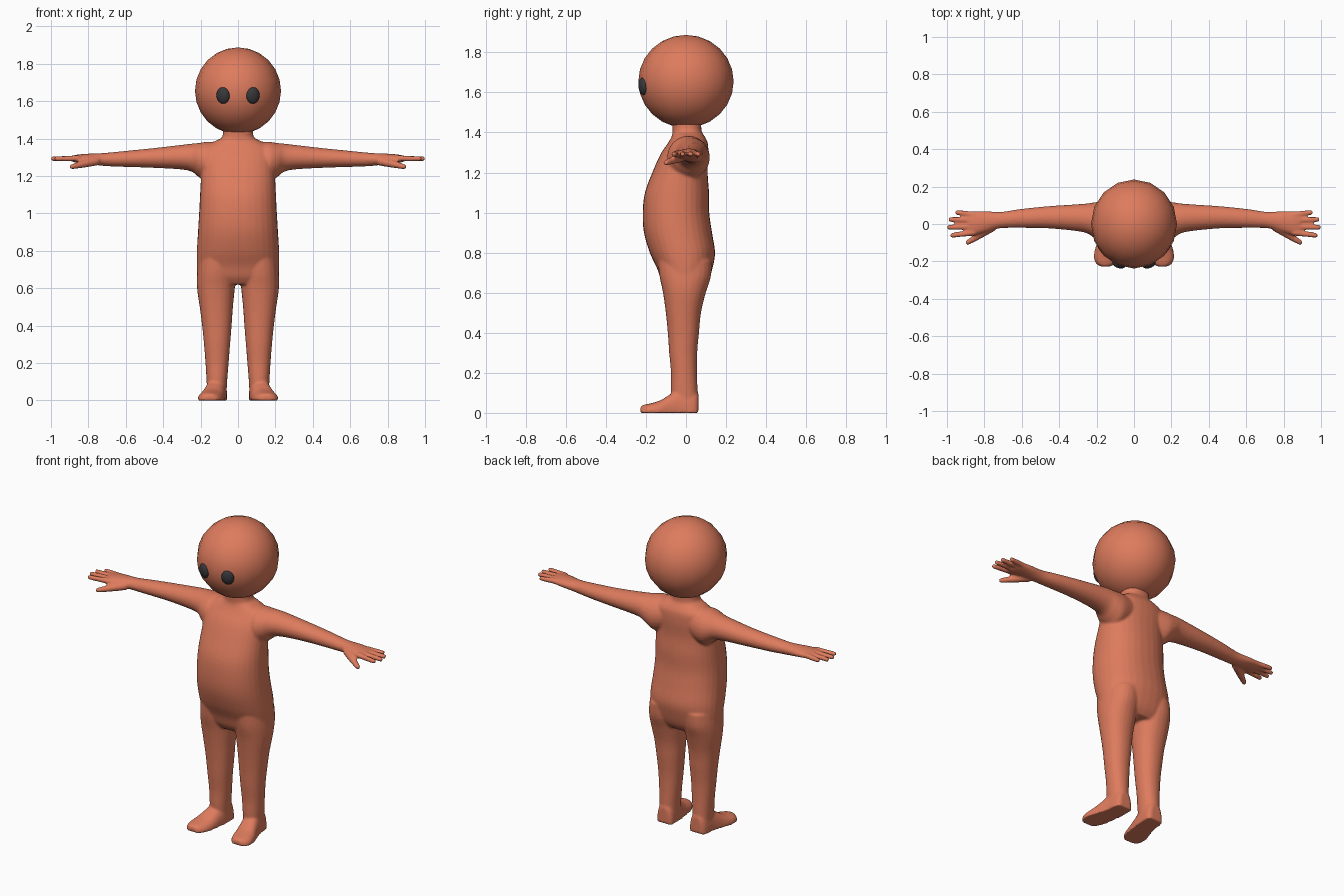
import bpy, bmesh, math
from mathutils import Vector


def material(name, rgb):
    m = bpy.data.materials.new(name)
    m.diffuse_color = (*rgb, 1)
    return m


SKIN = material("terracotta", (0.73, 0.20, 0.11))
DARK = material("charcoal", (0.04, 0.04, 0.045))


def smooth_rings(rings, steps=4):
    """Catmull-Rom interpolation of the ring parameters."""
    r = [Vector(v) for v in rings]
    out = []
    for i in range(len(r) - 1):
        a, b, c, d = r[max(i - 1, 0)], r[i], r[i + 1], r[min(i + 2, len(r) - 1)]
        for k in range(steps):
            t = k / steps
            out.append(0.5 * (2 * b + (c - a) * t + (2 * a - 5 * b + 4 * c - d) * t * t
                              + (3 * b - a - 3 * c + d) * t ** 3))
    return out + [r[-1]]


def loft(bm, rings, place, power=1.0, n=24):
    """Rings are (t, centre u, radius u, centre v, radius v); place maps (t, u, v) to a point."""
    loops = []
    for t, cu, ru, cv, rv in smooth_rings(rings):
        loop = []
        for i in range(n):
            c, s = math.cos(math.tau * i / n), math.sin(math.tau * i / n)
            u = cu + ru * math.copysign(abs(c) ** power, c)
            v = cv + rv * math.copysign(abs(s) ** power, s)
            loop.append(bm.verts.new(place(t, u, v)))
        loops.append(loop)
    for a, b in zip(loops, loops[1:]):
        for i in range(n):
            j = (i + 1) % n
            bm.faces.new((a[i], a[j], b[j], b[i]))
    bm.faces.new(loops[0])
    bm.faces.new(loops[-1])


def finger(bm, start, end, r0, r1):
    """Tapered round-tipped finger."""
    a, b = Vector(start), Vector(end)
    d = (b - a).normalized()
    p = d.cross(Vector((0, 0, 1))).normalized()
    q = d.cross(p)
    length = (b - a).length
    rings = [(0, 0, r0, 0, r0), (length * 0.6, 0, (r0 + r1) / 2, 0, (r0 + r1) / 2),
             (length - r1 * 0.6, 0, r1, 0, r1), (length, 0, r1 * 0.55, 0, r1 * 0.55)]
    loft(bm, rings, lambda t, u, v: a + d * t + p * u + q * v, n=12)


bm = bmesh.new()

# torso and neck: (z, cx, rx, cy, ry)
loft(bm, [(0.62, 0, 0.17, -0.005, 0.09), (0.66, 0, 0.212, -0.005, 0.118),
          (0.72, 0, 0.22, -0.006, 0.138), (0.80, 0, 0.22, -0.018, 0.163),
          (0.90, 0, 0.214, -0.040, 0.170), (1.00, 0, 0.208, -0.050, 0.166),
          (1.10, 0, 0.203, -0.045, 0.160), (1.20, 0, 0.198, -0.030, 0.138),
          (1.29, 0, 0.195, -0.008, 0.120), (1.35, 0, 0.180, 0.010, 0.098),
          (1.385, 0, 0.125, 0.010, 0.080), (1.41, 0, 0.084, 0.005, 0.072),
          (1.48, 0, 0.08, 0.003, 0.075)],
     lambda t, u, v: (u, v, t), 0.88, 32)

for s in (-1, 1):
    # leg: (z, cx, rx, cy, ry)
    loft(bm, [(0.02, 0.113, 0.052, 0.0, 0.057), (0.10, 0.113, 0.055, -0.008, 0.066),
              (0.20, 0.112, 0.062, -0.010, 0.065), (0.30, 0.112, 0.070, -0.014, 0.070),
              (0.40, 0.113, 0.079, -0.013, 0.078), (0.50, 0.116, 0.089, -0.013, 0.088),
              (0.60, 0.118, 0.101, -0.008, 0.107), (0.68, 0.116, 0.103, -0.004, 0.128),
              (0.76, 0.11, 0.10, -0.006, 0.135)],
         lambda t, u, v: (s * u, v, t), 0.92)
    # foot, turned out a little, flat sole: (y, cx, rx, cz, rz)
    loft(bm, [(0.062, 0.112, 0.036, 0, 0.10), (0.04, 0.112, 0.054, 0, 0.12),
              (-0.03, 0.118, 0.058, 0, 0.12), (-0.08, 0.128, 0.062, 0, 0.092),
              (-0.13, 0.140, 0.068, 0, 0.062), (-0.18, 0.150, 0.066, 0, 0.047),
              (-0.212, 0.152, 0.050, 0, 0.040), (-0.228, 0.152, 0.026, 0, 0.030)],
         lambda t, u, v: (s * u, t, max(v, 0)), 0.8)
    # arm and palm: (x, cy, ry, cz, rz)
    loft(bm, [(0.08, 0.02, 0.08, 1.29, 0.090), (0.16, 0.012, 0.106, 1.275, 0.108),
              (0.21, 0.020, 0.096, 1.285, 0.091), (0.27, 0.032, 0.076, 1.300, 0.070),
              (0.45, 0.036, 0.060, 1.296, 0.053), (0.60, 0.030, 0.051, 1.291, 0.043),
              (0.70, 0.022, 0.044, 1.288, 0.036), (0.75, 0.018, 0.048, 1.289, 0.032),
              (0.80, 0.012, 0.058, 1.291, 0.028), (0.86, 0.005, 0.063, 1.292, 0.022),
              (0.89, 0.003, 0.056, 1.292, 0.015)],
         lambda t, u, v: (s * t, u, v))
    # fingers and thumb
    for y0, y1, tip in ((0.050, 0.063, 0.957), (0.020, 0.025, 0.993),
                        (-0.014, -0.018, 1.0), (-0.046, -0.062, 0.982)):
        finger(bm, (s * 0.85, y0, 1.294), (s * tip, y1, 1.292), 0.0165, 0.0125)
    finger(bm, (s * 0.755, -0.015, 1.280), (s * 0.898, -0.105, 1.247), 0.025, 0.013)

bmesh.ops.recalc_face_normals(bm, faces=bm.faces)
mesh = bpy.data.meshes.new("body")
bm.to_mesh(mesh)
bm.free()
mesh.materials.append(SKIN)
body = bpy.data.objects.new("body", mesh)
bpy.context.collection.objects.link(body)
# fuse all limbs into one soft skin
fuse = body.modifiers.new("fuse", "REMESH")
fuse.mode = "VOXEL"
fuse.voxel_size = 0.007
fuse.use_smooth_shade = True
soft = body.modifiers.new("soften", "SMOOTH")
soft.factor = 0.5
soft.iterations = 6


def ball(name, loc, scale, seg, rings, mat, rot=(0, 0, 0)):
    bpy.ops.mesh.primitive_uv_sphere_add(segments=seg, ring_count=rings, radius=1, location=loc, rotation=rot)
    o = bpy.context.object
    o.name = name
    o.scale = scale
    o.data.materials.append(mat)
    bpy.ops.object.shade_smooth()
    return o


# head and eyes
ball("head", (0, 0, 1.655), (0.23, 0.238, 0.232), 16, 12, SKIN)
for s in (-1, 1):
    ball("eye", (s * 0.08, -0.214, 1.63), (0.037, 0.022, 0.044), 16, 10, DARK,
         (0.1, 0, s * math.radians(18)))
